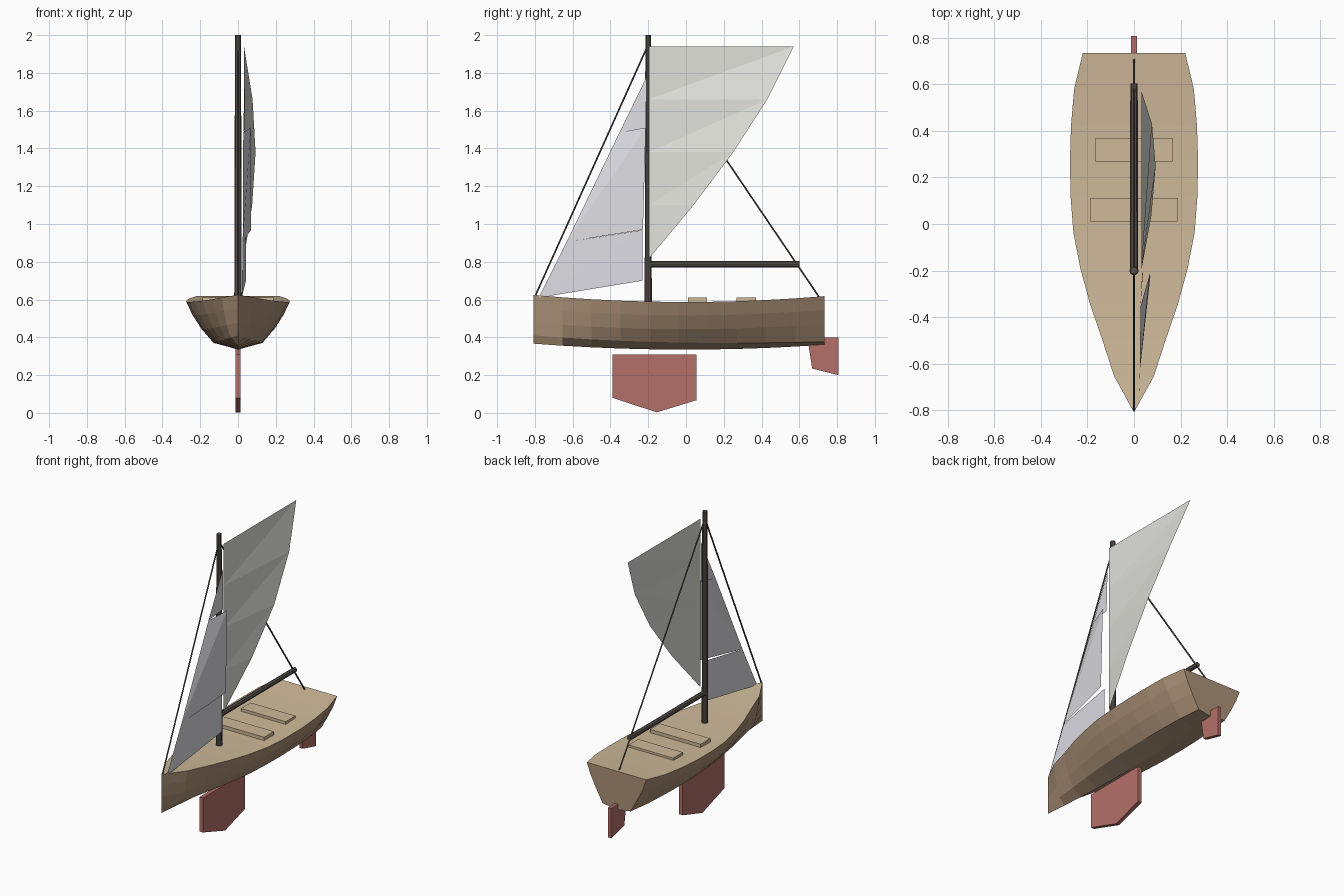
import bpy, bmesh, math
from mathutils import Vector

if "Cube" in bpy.data.objects:
    bpy.data.objects.remove(bpy.data.objects["Cube"])


def material(name, rgb):
    m = bpy.data.materials.new(name)
    m.diffuse_color = (*rgb, 1)
    m.use_nodes = True
    m.node_tree.nodes["Principled BSDF"].inputs["Base Color"].default_value = m.diffuse_color
    return m


WOOD = material("hull_wood", (0.42, 0.29, 0.19))
DECK = material("deck_wood", (0.62, 0.49, 0.32))
RED = material("red_paint", (0.46, 0.16, 0.14))
DARK = material("dark_spar", (0.10, 0.085, 0.07))
MAIN = material("main_cloth", (0.75, 0.75, 0.71))
JIB = material("jib_cloth", (0.72, 0.72, 0.77))


def make(name, verts, faces, mat, closed=True):
    me = bpy.data.meshes.new(name)
    bm = bmesh.new()
    vs = [bm.verts.new(v) for v in verts]
    for f in faces:
        bm.faces.new([vs[i] for i in f])
    bmesh.ops.remove_doubles(bm, verts=bm.verts, dist=0.0005)
    if closed:
        bmesh.ops.recalc_face_normals(bm, faces=bm.faces)
    bm.to_mesh(me)
    bm.free()
    ob = bpy.data.objects.new(name, me)
    bpy.context.collection.objects.link(ob)
    me.materials.append(mat)
    return ob


def plate(name, outline, half, mat):
    """Side outline (y, z) extruded across x."""
    n = len(outline)
    verts = [(x, y, z) for x in (-half, half) for y, z in outline]
    faces = [list(range(n)), list(range(n, 2 * n))]
    faces += [(i, (i + 1) % n, n + (i + 1) % n, n + i) for i in range(n)]
    return make(name, verts, faces, mat)


def rod(name, a, b, r1, r2, sides, mat=DARK):
    a, b = Vector(a), Vector(b)
    q = (b - a).to_track_quat('Z', 'Y')
    verts = [p + q @ Vector((r * math.cos(2 * math.pi * i / sides),
                             r * math.sin(2 * math.pi * i / sides), 0))
             for p, r in ((a, r1), (b, r2)) for i in range(sides)]
    n = sides
    faces = [list(range(n)), list(range(n, 2 * n))]
    faces += [(i, (i + 1) % n, n + (i + 1) % n, n + i) for i in range(n)]
    return make(name, verts, faces, mat)


# Hull: lofted stations from bow to transom
half_widths = [0, 0.085, 0.135, 0.188, 0.23, 0.26, 0.272, 0.275, 0.27, 0.257, 0.22]
ring = 9
verts, faces = [], []
deck_verts = []
for i, w in enumerate(half_widths):
    t = i / 10
    y = -0.808 + 1.541 * t
    sheer = 0.587 + 0.037 * (y / 0.8) ** 2
    keel = 0.335 + 0.031 * (y / 0.8) ** 2
    chine = 0.17 - 0.02 * t - 0.09 * t ** 3
    side = [(1, 1), (0.88, 0.72), (0.71, 0.43), (0.47, chine)]
    sec = [(-a, h) for a, h in side] + [(0, 0)] + [(a, h) for a, h in reversed(side)]
    verts += [(a * w, y, keel + h * (sheer - keel)) for a, h in sec]
    deck_verts += [(-w, y, sheer), (w, y, sheer)]
for i in range(10):
    for j in range(ring - 1):
        k = i * ring + j
        q = (k, k + 1, k + 1 + ring, k + ring)
        faces.append(q)
faces.append([10 * ring + j for j in range(ring)])


def loft(name, verts, faces, mat):
    # The bow station collapses to a stem, so weld and drop flat faces
    me = bpy.data.meshes.new(name)
    bm = bmesh.new()
    vs = [bm.verts.new(v) for v in verts]
    for f in faces:
        bm.faces.new([vs[i] for i in f])
    bmesh.ops.remove_doubles(bm, verts=bm.verts, dist=0.0005)
    bmesh.ops.recalc_face_normals(bm, faces=bm.faces)
    # Open shell: orient so the transom faces aft
    aft = max(bm.faces, key=lambda f: f.calc_center_median().y)
    if aft.normal.y < 0:
        bmesh.ops.reverse_faces(bm, faces=bm.faces)
    bm.to_mesh(me)
    bm.free()
    ob = bpy.data.objects.new(name, me)
    bpy.context.collection.objects.link(ob)
    me.materials.append(mat)


loft("hull", verts, faces, WOOD)

# Deck
make("deck", deck_verts,
     [(2 * i, 2 * i + 1, 2 * i + 3, 2 * i + 2) for i in range(10)], DECK, closed=False)

# Bench seats
for name, y, hw in (("front_seat", 0.01, 0.187), ("rear_seat", 0.268, 0.165)):
    plate(name, [(y, 0.583), (y + 0.102, 0.583), (y + 0.102, 0.61), (y, 0.61)], hw, DECK)

# Keel fin and rudder
plate("keel_fin", [(-0.39, 0.31), (0.055, 0.31), (0.055, 0.067), (-0.155, 0.003),
                   (-0.39, 0.08)], 0.013, RED)
plate("rudder", [(0.642, 0.40), (0.807, 0.40), (0.807, 0.20), (0.668, 0.235)], 0.012, RED)

# Spars and stays
rod("mast", (0, -0.2, 0.585), (0, -0.2, 2.0), 0.02, 0.016, 10)
rod("boom", (0, -0.2, 0.787), (0, 0.602, 0.787), 0.017, 0.016, 8)
rod("forestay", (0, -0.8, 0.615), (0, -0.2, 1.95), 0.005, 0.005, 6)
rod("backstay", (0, 0.707, 0.61), (0, -0.2, 1.95), 0.005, 0.005, 6)

# Mainsail: straight luff, bellied leech
leech = [(0.032, -0.193), (0.075, 0.04), (0.093, 0.25), (0.077, 0.43), (0.032, 0.57)]
verts, faces = [], []
for i, (x, y) in enumerate(leech):
    z = 0.82 + 0.28 * i
    verts += [(0.032, -0.197, z), (x, y, z)]
for i in range(4):
    a = 2 * i
    faces.append((a, a + 1, a + 3))
    faces.append((a, a + 3, a + 2))
make("mainsail", verts, [f for f in faces if f[:2] != (0, 1)] + [(0, 1, 3)], MAIN, closed=False)

# Jib: three panels parting at the leech
panels = [
    ("jib_lower", [(0.02, -0.78, 0.61), (0.042, -0.23, 0.70), (0.042, -0.23, 0.968),
                   (0.025, -0.632, 0.905)]),
    ("jib_middle", [(0.025, -0.632, 0.905), (0.07, -0.228, 0.97), (0.068, -0.213, 1.51),
                    (0.028, -0.352, 1.485)]),
    ("jib_upper", [(0.028, -0.352, 1.485), (0.038, -0.213, 1.51), (0.035, -0.208, 1.78)]),
]
for name, pts in panels:
    tris = [(0, 1, 2), (0, 2, 3)] if len(pts) == 4 else [(0, 1, 2)]
    make(name, pts, tris, JIB, closed=False)
